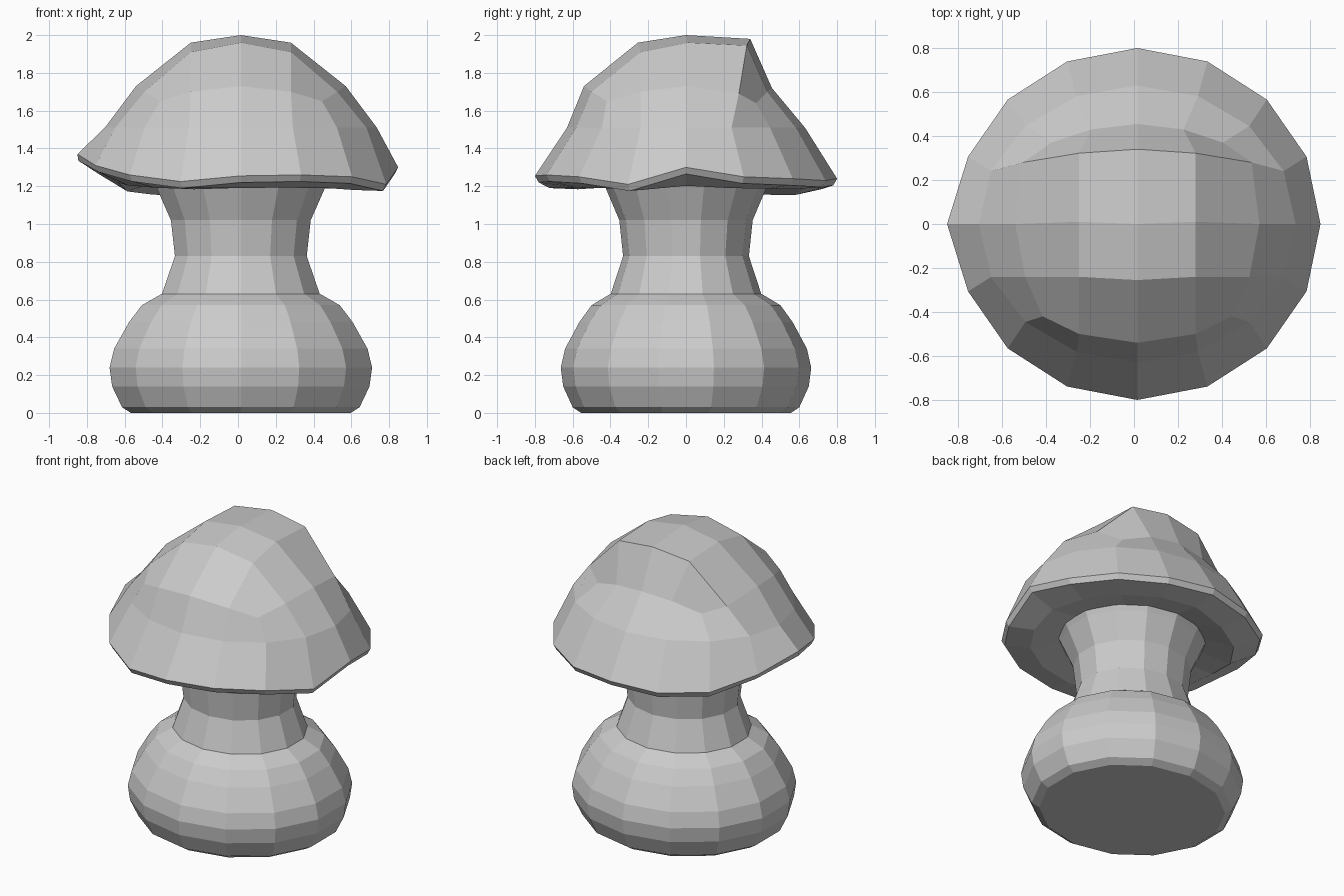
import bpy, bmesh, math

if "Cube" in bpy.data.objects:
    bpy.data.objects.remove(bpy.data.objects["Cube"])

CX = 0.015


def make(name, bm):
    bmesh.ops.recalc_face_normals(bm, faces=bm.faces)
    mesh = bpy.data.meshes.new(name)
    bm.to_mesh(mesh)
    bm.free()
    ob = bpy.data.objects.new(name, mesh)
    bpy.context.collection.objects.link(ob)
    return ob


def bridge(bm, a, b):
    n = len(a)
    for k in range(n):
        bm.faces.new((a[k], a[(k + 1) % n], b[(k + 1) % n], b[k]))


def lathe(name, profile, sides, x_scale):
    bm = bmesh.new()
    rings = []
    for r, z in profile:
        angs = [math.pi / 2 + 2 * math.pi * k / sides for k in range(sides)]
        rings.append([bm.verts.new((CX + x_scale * r * math.cos(a), r * math.sin(a), z)) for a in angs])
    for a, b in zip(rings, rings[1:]):
        bridge(bm, a, b)
    bm.faces.new(rings[0])
    bm.faces.new(rings[-1])
    return make(name, bm)


# Bulbous foot and flared neck, 14 sides
lathe("stem_bulb", [(0.555, 0), (0.60, 0.03), (0.65, 0.14), (0.663, 0.24), (0.64, 0.34),
                    (0.565, 0.48), (0.50, 0.57), (0.40, 0.63)], 14, 1.075)
lathe("stem_neck", [(0.40, 0.625), (0.333, 0.83), (0.353, 1.02), (0.425, 1.19), (0.45, 1.24)], 14, 1.075)

# Cap: a 4 x 4 grid crown, then 16-sided rings down to the wavy rim
bm = bmesh.new()


def ring(rx, ry, zs):
    out = []
    for k in range(16):
        a = math.pi * k / 8
        out.append(bm.verts.new((CX + rx * math.cos(a), ry * math.sin(a), zs[k])))
    return out


# Crown edge: front quarter and dented back quarter, mirrored in x
front = [(0.555, 0.0, 1.73), (0.51, -0.24, 1.70), (0.43, -0.42, 1.65), (0.265, -0.50, 1.70), (0, -0.54, 1.73)]
back = [(0.555, 0.0, 1.73), (0.52, 0.28, 1.69), (0.39, 0.37, 1.64), (0.21, 0.43, 1.70), (0, 0.455, 1.72)]
mirror = lambda pts: [(-x, y, z) for x, y, z in pts]
edge = back + mirror(back)[-2::-1] + mirror(front)[1:] + front[-2:0:-1]
crown = [bm.verts.new((CX + x, y, z)) for x, y, z in edge]

# Crown interior, with a raised ridge along the back row
cells = [(4, 2), (4, 3), (4, 4), (3, 4), (2, 4), (1, 4), (0, 4), (0, 3),
         (0, 2), (0, 1), (0, 0), (1, 0), (2, 0), (3, 0), (4, 0), (4, 1)]
grid = dict(zip(cells, crown))
rows = {1: ((-0.24, 1.91), (-0.255, 1.96)), 2: ((0.01, 1.96), (0.0, 2.0)), 3: ((0.322, 1.945), (0.34, 1.98))}
for j, (side, mid) in rows.items():
    for i in (1, 2, 3):
        y, z = mid if i == 2 else side
        grid[i, j] = bm.verts.new((CX + 0.265 * (i - 2), y, z))
for i in range(4):
    for j in range(4):
        bm.faces.new((grid[i, j], grid[i + 1, j], grid[i + 1, j + 1], grid[i, j + 1]))

# Outer slope, rim lip and underside
rim_z = [1.30, 1.25, 1.24, 1.23, 1.24, 1.22, 1.23, 1.30, 1.37, 1.31, 1.26, 1.225, 1.255, 1.26, 1.25, 1.21]
shoulder = ring(0.72, 0.63, [1.51] * 16)
rim = ring(0.833, 0.80, rim_z)
rim[8].co.x = -0.85
lip = ring(0.815, 0.78, [z - 0.035 for z in rim_z])
lip[8].co.x = -0.845
under = ring(0.65, 0.62, [1.19 + 0.25 * (z - 1.25) - (0.03 if 4 < k < 8 else 0) for k, z in enumerate(rim_z)])
inner = ring(0.45, 0.42, [1.225] * 16)
loops = [crown, shoulder, rim, lip, under, inner]
for a, b in zip(loops, loops[1:]):
    bridge(bm, a, b)
bm.faces.new(inner)
make("mushroom_cap", bm)
